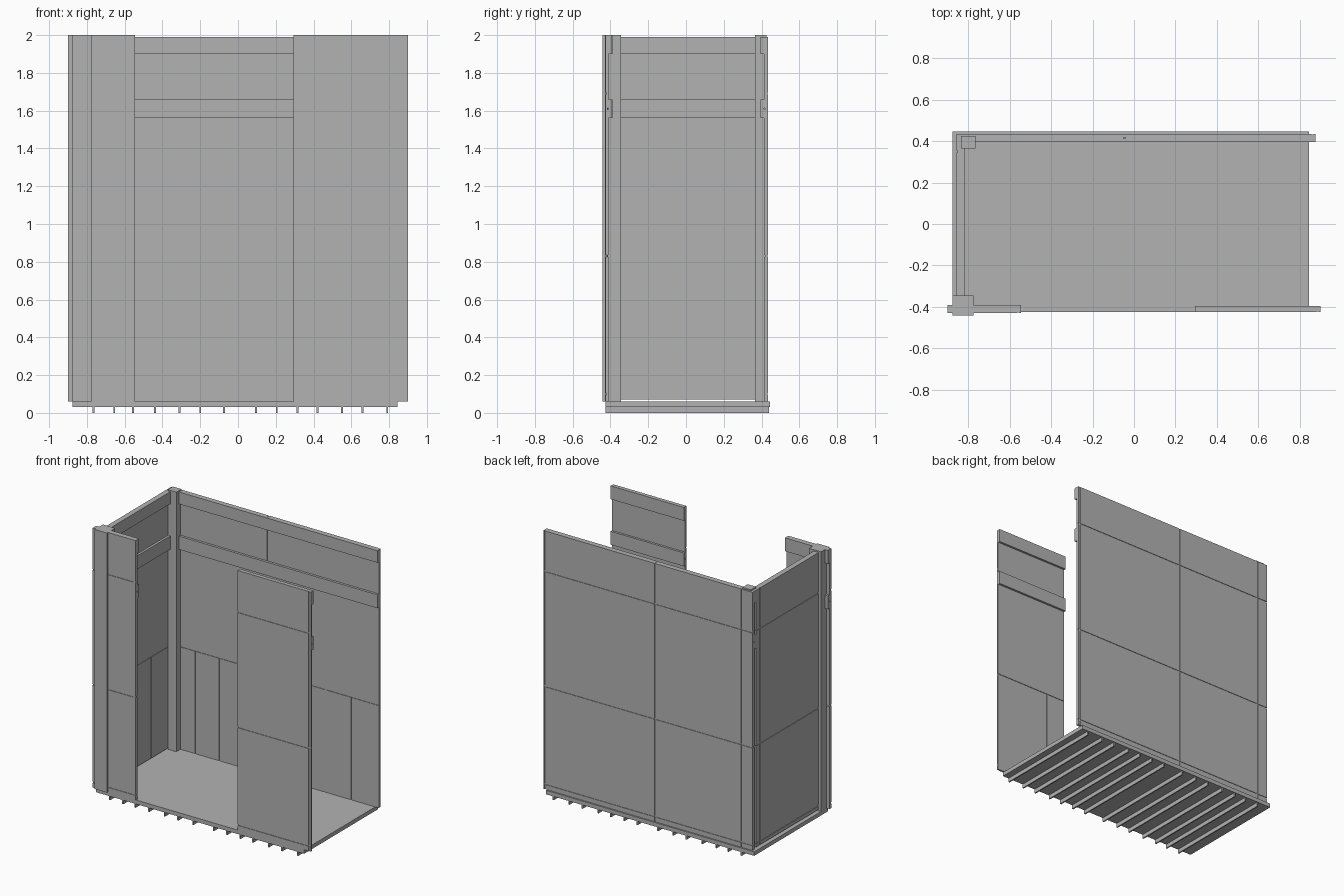
import bpy
import bmesh

cube = bpy.data.objects.get("Cube")
if cube:
    bpy.data.objects.remove(cube, do_unlink=True)

grey = bpy.data.materials.new("plain grey")
grey.use_nodes = True
COLOUR = (0.45, 0.45, 0.45, 1)
grey.diffuse_color = COLOUR
grey.node_tree.nodes["Principled BSDF"].inputs["Base Color"].default_value = COLOUR


def boxes(name, parts):
    """One object made of boxes, each given as (x range, y range, z range)."""
    bm = bmesh.new()
    for part in parts:
        verts = bmesh.ops.create_cube(bm, size=1)["verts"]
        for v in verts:
            for axis, (lo, hi) in enumerate(part):
                v.co[axis] = lo if v.co[axis] < 0 else hi
    mesh = bpy.data.meshes.new(name)
    bm.to_mesh(mesh)
    bm.free()
    mesh.materials.append(grey)
    obj = bpy.data.objects.new(name, mesh)
    bpy.context.collection.objects.link(obj)
    return obj


GAP = 0.005    # half width of a seam
SKIN = 0.004   # depth of a seam
FLOOR = 0.06


def pieces(lo, hi, cuts):
    """Ranges between lo and hi, separated by narrow seams at the cuts."""
    edges = [lo] + [c for c in cuts if lo < c < hi] + [hi]
    last = len(edges) - 2
    return [(edges[i] + (GAP if i else 0), edges[i + 1] - (GAP if i < last else 0))
            for i in range(last + 1)]


def wall(name, along, span, outer, inner, band_face, z0, z1,
         outer_cuts=(), upper_cuts=(), lower_cuts=()):
    """Sheet wall with seamed boards on both faces and two rails inside."""
    def box(u, a, b, z):
        depth = (min(a, b), max(a, b))
        return (u, depth, z) if along == "x" else (depth, u, z)

    s = SKIN if inner > outer else -SKIN
    parts = [box(span, outer + s, inner - s, (z0, z1))]
    # Outside boards
    for z in pieces(z0, z1, (0.1, 0.83, 1.69)):
        for u in pieces(*span, outer_cuts):
            parts.append(box(u, outer, outer + s, z))
    # Inside boards, with different joints below and above the middle seam
    for z in pieces(z0, z1, (0.83, 1.61)):
        cuts = lower_cuts if z[1] < 1 else upper_cuts if z[0] > 1.5 else ()
        for u in pieces(*span, cuts):
            parts.append(box(u, inner - s, inner, z))
    # Inside rails
    for z in ((1.56, 1.66), (1.9, z1)):
        parts.append(box(span, inner, band_face, z))
    return boxes(name, parts)


# Floor and its joists
boxes("floor", [((-0.875, 0.845), (-0.425, 0.445), (0.03, FLOOR))])
joists = (-0.765, -0.655, -0.555, -0.44, -0.31, -0.2, -0.075,
          0.095, 0.205, 0.315, 0.42, 0.55, 0.66, 0.79)
boxes("floor_joists", [((x - 0.005, x + 0.005), (-0.425, 0.44), (0, 0.03))
                       for x in joists])

# Long back wall
wall("back_wall", "x", (-0.855, 0.875), 0.435, 0.413, 0.395, FLOOR, 1.99,
     outer_cuts=(-0.765, -0.05, 0.86), upper_cuts=(-0.045,),
     lower_cuts=(-0.64, -0.44, 0.43, 0.65))

# End wall, standing just clear of the floor
wall("end_wall", "y", (-0.345, 0.395), -0.855, -0.833, -0.815, 0.07, 1.99,
     outer_cuts=(0.35,), lower_cuts=(0.165,))

# Front wall on both sides of the wide opening
wall("front_right_panel", "x", (-0.9, -0.545), -0.43, -0.41, -0.39, FLOOR, 2,
     outer_cuts=(-0.56,))
wall("front_left_panel", "x", (0.295, 0.9), -0.425, -0.411, -0.395, FLOOR, 2,
     outer_cuts=(0.885,), lower_cuts=(0.46,))

# Corner posts
boxes("front_post", [((-0.875, -0.775), (-0.442, -0.345), (FLOOR, 2))])
boxes("back_post", [((-0.835, -0.765), (0.365, 0.425), (FLOOR, 2))])
